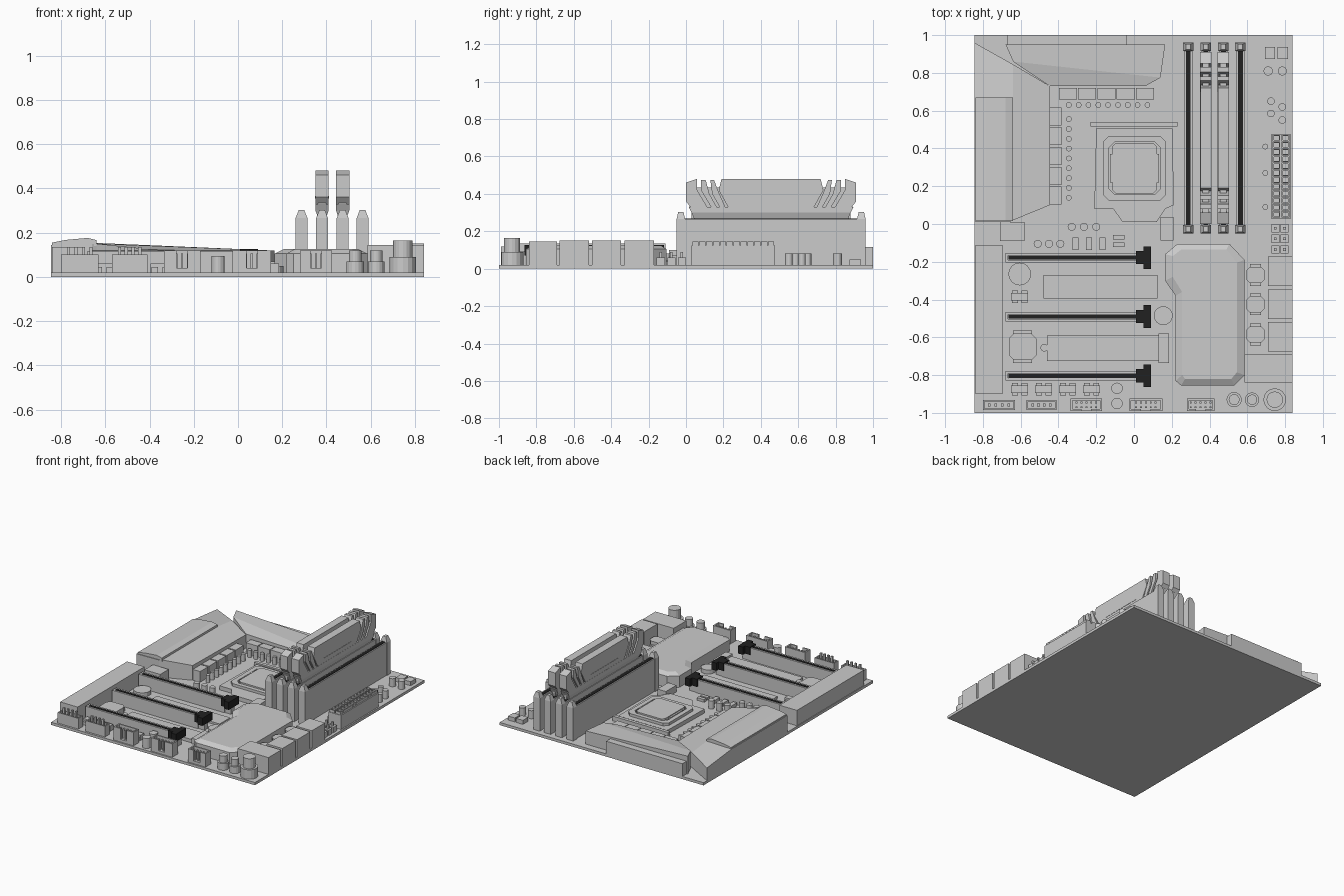
import bpy, bmesh, math

parts = {}
B = 0.02  # top face of the board


def loft(name, rings, caps=True):
    """Bridge equal-length point rings; parts with one name share an object."""
    bm = parts.setdefault(name, bmesh.new()) if name not in parts else parts[name]
    vs = [[bm.verts.new(p) for p in r] for r in rings]
    n = len(vs[0])
    pairs = list(zip(vs, vs[1:])) + ([] if caps else [(vs[-1], vs[0])])
    for a, b in pairs:
        for i in range(n):
            j = (i + 1) % n
            bm.faces.new((a[i], a[j], b[j], b[i]))
    if caps:
        bm.faces.new(vs[0])
        bm.faces.new(vs[-1])


def flat(pts, z):
    return [(x, y, z) for x, y in pts]


def rect(x0, x1, y0, y1):
    return [(x0, y0), (x1, y0), (x1, y1), (x0, y1)]


def oct_rect(x, y, w, d, c):
    w, d = w / 2, d / 2
    return [(x - w + c, y - d), (x + w - c, y - d), (x + w, y - d + c), (x + w, y + d - c),
            (x + w - c, y + d), (x - w + c, y + d), (x - w, y + d - c), (x - w, y - d + c)]


def prism(name, pts, z0, z1):
    loft(name, [flat(pts, z0), flat(pts, z1)])


def box(name, x0, x1, y0, y1, z0, z1):
    prism(name, rect(x0, x1, y0, y1), z0, z1)


def cbox(name, x, y, w, d, z1, z0=B):
    box(name, x - w / 2, x + w / 2, y - d / 2, y + d / 2, z0, z1)


def cyl(name, x, y, r, z1, z0=B, n=16):
    prism(name, [(x + r * math.cos(2 * math.pi * i / n), y + r * math.sin(2 * math.pi * i / n))
                 for i in range(n)], z0, z1)


def cup(name, x0, x1, y0, y1, z1, t, depth):
    o, i = rect(x0, x1, y0, y1), rect(x0 + t, x1 - t, y0 + t, y1 - t)
    loft(name, [flat(o, B), flat(o, z1), flat(i, z1), flat(i, z1 - depth)])


def slope(name, pts3):
    """Solid from the board up to a sloping top outline."""
    loft(name, [[(x, y, B) for x, y, z in pts3], pts3])


# board
box("board", -.845, .84, -1, 1, 0, B)

# rear cover with raised panel, and top heatsink
slope("rear_cover", [(-.845, .01, .145), (-.66, .01, .148), (-.64, .02, .15), (-.64, .67, .15), (-.845, .67, .145)])
slope("rear_cover", [(-.845, .67, .145), (-.64, .67, .15), (-.64, .845, .13), (-.845, .96, .115)])
slope("rear_cover", [(-.64, .02, .15), (-.445, .1, .13), (-.445, .73, .12), (-.64, .845, .13), (-.64, .67, .15)])
panel = [(-.84, .14), (-.84, .155), (-.78, .167), (-.68, .176), (-.64, .166), (-.64, .14)]
loft("rear_cover_panel", [[(x, y, z) for x, z in panel] for y in (.015, .67)])
slope("top_heatsink", [(-.68, .95, .155), (-.64, .86, .15), (.14, .775, .12), (.165, .95, .118)])
slope("top_heatsink", [(-.64, .86, .15), (-.445, .73, .125), (.06, .73, .11), (.14, .775, .12)])
box("top_heatsink_rail", -.67, -.04, .95, 1, B, .115)
box("rear_cover_foot", -.71, -.58, -.09, .01, B, .1)

# power stage chokes and capacitors
for i in range(5):
    cbox("chokes", -.415, .57 - .105 * i, .06, .095, .1)
    cbox("chokes", -.35 + .102 * i, .69, .096, .06, .1)
for i in range(9):
    cyl("power_capacitors", -.345, .555 - .052 * i, .015, .075, n=12)
    cyl("power_capacitors", -.345 + .052 * i, .63, .015, .075, n=12)

# processor socket: plate, hinge bar, frame and lid
prism("socket_plate", [(-.21, .08), (-.11, .08), (-.06, .01), (.12, .01), (.165, .08), (.21, .1),
                       (.205, .505), (-.2, .505)], B, .05)
box("socket_hinge", -.23, .23, .515, .54, B, .055)
outer = oct_rect(.003, .295, .335, .34, .03)
inner = oct_rect(.003, .295, .27, .28, .03)
loft("socket_frame", [flat(outer, .05), flat(outer, .07), flat(inner, .07), flat(inner, .05)], caps=False)
prism("processor_lid", oct_rect(.003, .295, .235, .27, .02), .05, .078)
for s in (-1, 1):
    cbox("processor_lid", .003 + s * .12, .295, .02, .15, .072, .05)

# memory slots with end latches
for x in (.287, .38, .473, .563):
    cup("memory_slots", x - .022, x + .022, -.03, .945, .265, .009, .03)
    box("slot_contacts", x - .013, x + .013, -.02, .925, .23, .268)
    for y, s in ((-.05, 1), (.96, -1)):
        y0, y1 = sorted((y, y + s * .045))
        loft("memory_latches", [flat(rect(x - .027, x + .027, y0, y1), B),
                                flat(rect(x - .027, x + .027, y0, y1), .265),
                                flat(rect(x - .012, x + .012, y0 + .008, y1 - .008), .303)])


# memory modules: core, flared base, centre panel and slanted end fins
def side(name, x, half, prof):
    for m in (1, -1):
        ring = [(y if m == 1 else .91 - y, z) for y, z in prof]
        loft(name, [[(x - half, y, z) for y, z in ring], [(x + half, y, z) for y, z in ring]])


fins = [[(0, .36), (.04, .31), (.125, .31), (.06, .42), (.06, .48), (0, .46)],
        [(.08, .42), (.14, .32), (.17, .32), (.125, .4), (.105, .475), (.08, .475)],
        [(.14, .4), (.18, .33), (.21, .33), (.17, .42), (.15, .475), (.13, .475)]]
for x in (.38, .473):
    box("memory_modules", x - .008, x + .008, .03, .88, .2, .3)
    loft("memory_modules", [flat(rect(x - .016, x + .016, .045, .865), .262),
                            flat(rect(x - .03, x + .03, .03, .88), .30),
                            flat(rect(x - .03, x + .03, .015, .895), .33)])
    box("memory_modules", x - .018, x + .018, .02, .89, .33, .435)
    loft("memory_spreaders", [[(x + s, y, z) for y, z in
         [(.225, .33), (.685, .33), (.735, .42), (.72, .48), (.19, .48), (.175, .42)]] for s in (-.029, .029)])
    box("memory_spreaders", x - .031, x + .031, .29, .62, .355, .365)
    for f in fins:
        side("memory_spreaders", x, .03, f)

# main power connector with sockets
box("power_connector", .725, .83, .03, .475, B, .125)
for i in range(12):
    for x in (.754, .802):
        cup("power_connector", x - .02, x + .02, .034 + .0367 * i, .068 + .0367 * i, .145, .006, .03)

# drive ports and nearby coils
for y in (-.25, -.425, -.597):
    box("drive_ports", .71, .84, y - .078, y + .078, B, .15)
box("drive_ports", .585, .84, -.84, -.69, B, .145)
for y in (-.27, -.425, -.585):
    prism("coils", oct_rect(.643, y, .1, .085, .02), B, .085)
    cbox("coils", .643, y, .06, .115, .06)

# chipset heatsink with chamfered top
chip = [(.23, -.105), (.165, -.16), (.165, -.3), (.22, -.38), (.22, -.83), (.25, -.855),
        (.53, -.855), (.585, -.8), (.585, -.19), (.505, -.105)]
chip_top = [(.25, -.135), (.205, -.17), (.205, -.28), (.255, -.36), (.255, -.8), (.27, -.82),
            (.515, -.82), (.545, -.785), (.545, -.205), (.49, -.135)]
loft("chipset_heatsink", [flat(chip, B), flat(chip, .105), flat(chip_top, .125)])

# expansion slots with dark contacts and latches
for y in (-.178, -.49, -.803):
    cup("expansion_slots", -.68, .03, y - .025, y + .025, .118, .013, .03)
    box("slot_contacts", -.665, .01, y - .011, y + .011, .09, .12)
    prism("expansion_latches", [(.01, y - .035), (.05, y - .035), (.05, y - .06), (.09, y - .06),
          (.09, y + .06), (.05, y + .06), (.05, y + .035), (.01, y + .035)], .07, .127)
    cbox("expansion_slots", .05, y, .06, .04, .07)

# audio cover and storage shields
box("audio_cover", -.84, -.695, -.9, -.11, B, .135)
box("storage_shields", -.48, .125, -.395, -.27, B, .035)
box("storage_shields", -.46, .13, -.725, -.59, B, .045)
box("storage_sockets", .13, .185, -.735, -.58, B, .06)
cyl("storage_sockets", -.475, -.655, .02, .05)

# round parts: (x, y, radius, top)
for x, y, r, z in [(-.605, -.265, .06, .05), (.155, -.485, .05, .05), (-.09, -.87, .03, .095),
                   (-.09, -.95, .03, .095), (.71, .81, .024, .08), (.785, .81, .024, .08),
                   (.725, .65, .02, .08), (.785, .62, .02, .08), (.725, .585, .02, .08), (.785, .55, .02, .08),
                   (.695, .41, .015, .06), (.695, .27, .015, .06), (.695, .09, .015, .06)]:
    cyl("capacitors", x, y, r, z)
for i in range(3):
    cyl("capacitors", -.51 + .06 * i, -.105, .021, .08)
    cyl("capacitors", -.33 + .065 * i, -.015, .021, .08)
    cbox("small_chips", -.31 + .072 * i, -.105, .032, .065, .045)
for x, y, r, z in [(.53, -.93, .04, .07), (.625, -.93, .038, .07), (.745, -.93, .06, .09)]:
    cyl("corner_capacitors", x, y, r, z)
    cyl("corner_capacitors", x, y, r * .72, z + (.05 if r < .05 else .075), z)

# small chips, switches and jumpers
for x, y in [(-.605, -.385)] + [(-.605 + .127 * i, -.875) for i in range(4)]:
    cbox("small_chips", x, y, .09, .04, .06)
    for s in (-1, 1):
        cbox("small_chips", x + s * .025, y, .03, .068, .045)
prism("audio_chip", oct_rect(-.59, -.65, .145, .14, .025), B, .07)
cbox("audio_chip", -.59, -.65, .1, .17, .05)
for y in (-.07, -.11):
    cbox("small_chips", -.08, y, .06, .026, .04)
cbox("side_socket", .175, -.025, .07, .125, .07)
for x in (.72, .787):
    cbox("switches", x, .905, .055, .062, .05)
for x in (.748, .797):
    for y in (-.022, -.078, -.135):
        cbox("jumpers", x, y, .042, .044, .06)
        cbox("jumpers", x, y, .014, .014, .09, .06)

# fan headers along the front edge
for x0, x1 in ((-.8, -.63), (-.57, -.41)):
    cup("fan_headers", x0, x1, -.985, -.932, .1, .008, .06)
    for i in range(4):
        cbox("fan_headers", x0 + .034 + (x1 - x0 - .068) * i / 3, -.958, .014, .014, .135, .04)

# keyed pin headers: walls with a front notch, two rows of pins
for x0, x1 in ((-.335, -.17), (-.025, .15), (.28, .425)):
    m, t = (x0 + x1) / 2, .01
    box("pin_headers", x0, x1, -.99, -.925, B, .04)
    box("pin_headers", x0, x1, -.925 - t, -.925, .04, .12)
    for a, b in ((x0, x0 + t), (x1 - t, x1)):
        box("pin_headers", a, b, -.99 + t, -.925 - t, .04, .12)
    for a, b in ((x0, m - .025), (m + .025, x1)):
        box("pin_headers", a, b, -.99, -.99 + t, .04, .12)
    for i in range(5):
        for y in (-.97, -.946):
            cbox("pin_headers", m + (i - 2) * .026, y, .01, .01, .105, .04)

# turn the collected meshes into objects
black = bpy.data.materials.new("black_plastic")
black.diffuse_color = (.015, .015, .015, 1)
for name, bm in parts.items():
    bmesh.ops.recalc_face_normals(bm, faces=bm.faces[:])
    me = bpy.data.meshes.new(name)
    bm.to_mesh(me)
    bm.free()
    if name in ("slot_contacts", "expansion_latches"):
        me.materials.append(black)
    bpy.context.collection.objects.link(bpy.data.objects.new(name, me))
